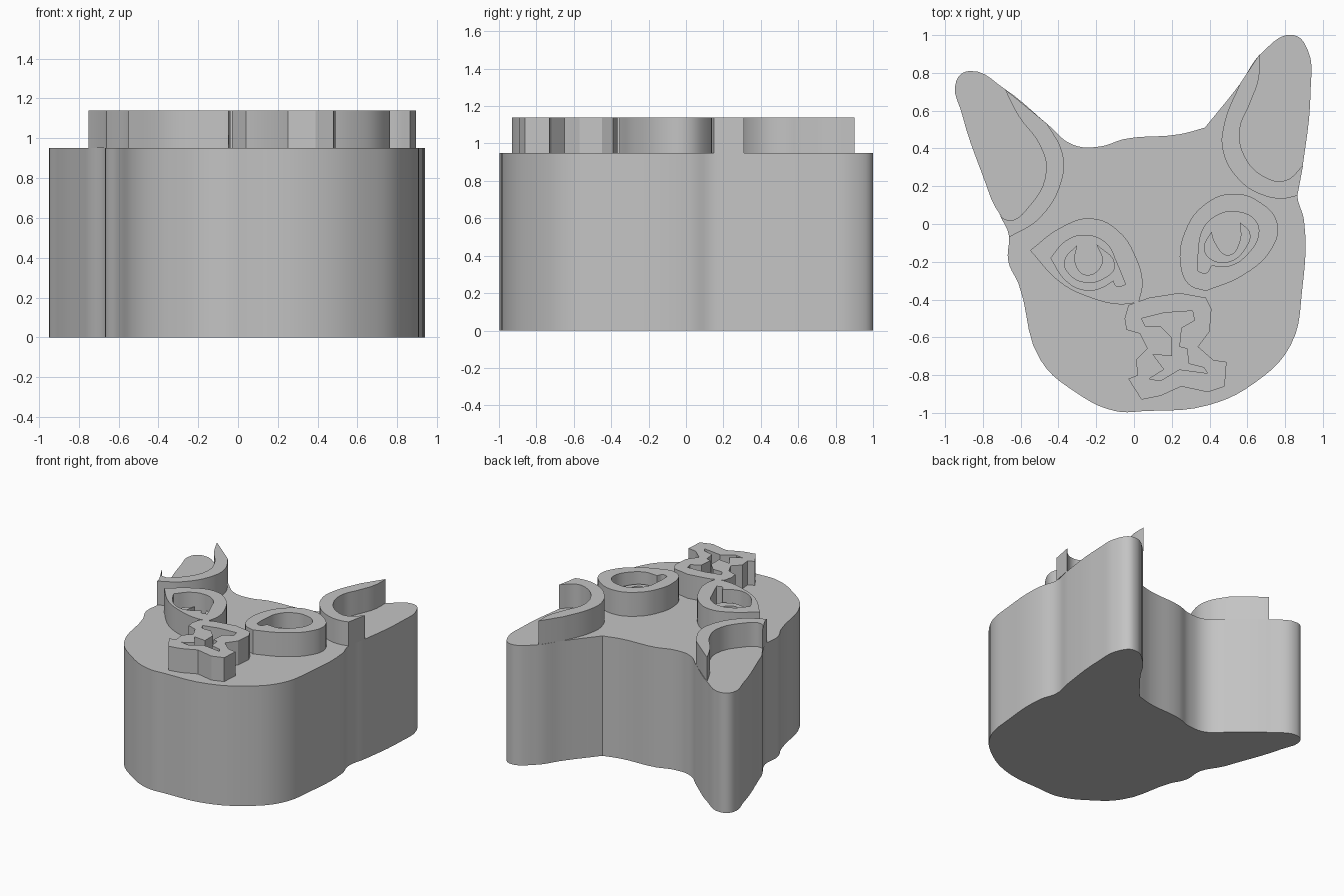
import bpy
import bmesh
import math

if "Cube" in bpy.data.objects:
    bpy.data.objects.remove(bpy.data.objects["Cube"], do_unlink=True)

grey = bpy.data.materials.new("plain grey")
grey.use_nodes = True
shade = (0.55, 0.55, 0.55, 1)
grey.diffuse_color = shade
grey.node_tree.nodes["Principled BSDF"].inputs["Base Color"].default_value = shade

BASE_TOP = 0.95
RIM_TOP = 1.14
IRIS_TOP = 1.05
SHARP = "sharp"


def add_outline(curve, points, all_sharp):
    """Closed contour in hundredths of a unit; points tagged SHARP are corners."""
    spline = curve.splines.new("BEZIER")
    spline.bezier_points.add(len(points) - 1)
    spline.use_cyclic_u = True
    for knot, point in zip(spline.bezier_points, points):
        knot.co = (point[0] / 100, point[1] / 100, 0)
        corner = all_sharp or point[-1] == SHARP
        knot.handle_left_type = knot.handle_right_type = "VECTOR" if corner else "AUTO"


def extrude_part(name, bottom, top, *outlines, all_sharp=False):
    """Fill the first outline, cut the others out as holes and extrude it."""
    curve = bpy.data.curves.new(name, "CURVE")
    curve.dimensions = "2D"
    curve.fill_mode = "BOTH"
    curve.resolution_u = 5
    curve.extrude = (top - bottom) / 2
    for points in outlines:
        add_outline(curve, points, all_sharp)
    part = bpy.data.objects.new(name, curve)
    bpy.context.collection.objects.link(part)
    bpy.ops.object.select_all(action="DESELECT")
    part.select_set(True)
    bpy.context.view_layer.objects.active = part
    bpy.ops.object.convert(target="MESH")
    part = bpy.context.object
    part.name = name

    # Weld the caps to the walls and stand the part at its height
    bm = bmesh.new()
    bm.from_mesh(part.data)
    bmesh.ops.remove_doubles(bm, verts=bm.verts, dist=0.0005)
    bmesh.ops.translate(bm, verts=bm.verts, vec=(0, 0, (top + bottom) / 2))
    bmesh.ops.recalc_face_normals(bm, faces=bm.faces)
    bm.to_mesh(part.data)
    bm.free()

    part.data.materials.clear()
    part.data.materials.append(grey)
    bpy.ops.object.shade_smooth_by_angle(angle=math.radians(30))
    return part


# Head block with both ears
head = [
    (-10, -99), (6, -99), (39, -96), (64, -84), (83, -64), (89, -35),
    (90, 2), (86.5, 15), (89.5, 32), (93.5, 71), (92, 92), (84.5, 100),
    (68, 91), (56, 74), (37.5, 51, SHARP), (24, 47.5), (-5, 45),
    (-18, 41), (-32.5, 42), (-46, 53), (-68.5, 71.5), (-87, 81),
    (-94, 76), (-91, 58), (-78, 20), (-75, 12), (-66.5, -4),
    (-66.5, -20), (-61, -32), (-49.5, -72), (-31, -89),
]
extrude_part("head", 0, BASE_TOP, head)

# Raised bands around the inner ears
right_ear_band = [
    (-75, 12, SHARP), (-67, 2), (-55, 10), (-46.5, 28), (-50, 42),
    (-61, 57), (-68.5, 71.5, SHARP), (-46, 53, SHARP), (-38, 38),
    (-38, 24), (-50, 3), (-66, -7, SHARP), (-67, -3, SHARP),
]
left_ear_band = [
    (89.5, 31, SHARP), (80, 23), (69, 25), (58.5, 36), (56, 50),
    (61, 63), (66, 77), (66.5, 90, SHARP), (56, 74, SHARP), (48, 54),
    (47, 39), (56, 23), (69, 15), (79, 13.5), (86.5, 15, SHARP),
]
extrude_part("right_ear_band", BASE_TOP, RIM_TOP, right_ear_band)
extrude_part("left_ear_band", BASE_TOP, RIM_TOP, left_ear_band)

# Right eye: raised rim, and a lower iris with the pupil notched out
right_eye = [
    (-55, -14, SHARP), (-39, -2), (-23, 3), (-9, -3), (2, -20),
    (4.5, -32), (2.5, -41.5, SHARP), (-8, -42.5), (-23, -39), (-39, -31),
]
right_socket = [
    (-44, -18, SHARP), (-36, -9), (-26, -6), (-15, -10), (-9, -21),
    (-4.5, -32, SHARP), (-9, -33), (-11, -30, SHARP), (-18, -34),
    (-26, -35), (-36, -30),
]
right_iris = [
    (-37, -20), (-34, -27), (-26, -31), (-16, -29), (-10, -22),
    (-20, -10.5, SHARP), (-17, -21), (-25, -27), (-31, -21), (-30, -11, SHARP),
]
extrude_part("right_eye_rim", BASE_TOP, RIM_TOP, right_eye, right_socket)
extrude_part("right_iris", BASE_TOP, IRIS_TOP, right_iris)

# Left eye, tilted with the head
left_eye = [
    (24.5, -21), (27, -4), (37, 10), (52, 16), (67.5, 11), (76, 0),
    (73, -13), (58, -27), (38, -35.5, SHARP), (29, -32),
]
left_socket = [
    (34, -25, SHARP), (34, -16), (37, -2), (45, 5), (54, 6.5), (64, 2),
    (66, -5), (60, -16), (51, -22), (41, -22, SHARP), (38, -26),
]
left_iris = [
    (41, -4, SHARP), (37, -13), (41, -19), (51, -20), (59, -13),
    (61.5, -5), (56, 1, SHARP), (56, -9), (50, -16.5), (43, -10),
]
extrude_part("left_eye_rim", BASE_TOP, RIM_TOP, left_eye, left_socket)
extrude_part("left_iris", BASE_TOP, IRIS_TOP, left_iris)

# Nose and mouth: angular raised border around a narrow recess
muzzle = [
    (-5, -50), (-4, -56), (3, -58), (7, -66), (1, -72), (2, -80), (-3, -82),
    (4, -93), (14, -91), (25, -86), (39, -89), (48, -86), (49, -73),
    (42, -72), (34, -65), (40, -57), (41, -45), (38, -39), (24, -36.5),
    (8, -39), (-3, -43),
]
mouth_recess = [
    (4, -50), (6, -54), (14, -54), (20, -60), (20, -70), (10, -69),
    (16, -77), (8, -82), (14, -83), (24, -77), (39, -79), (37, -76),
    (29, -74), (28, -66), (24, -65), (25, -55), (32, -51), (31, -46),
    (16, -47),
]
extrude_part("muzzle", BASE_TOP, RIM_TOP, muzzle, mouth_recess, all_sharp=True)
